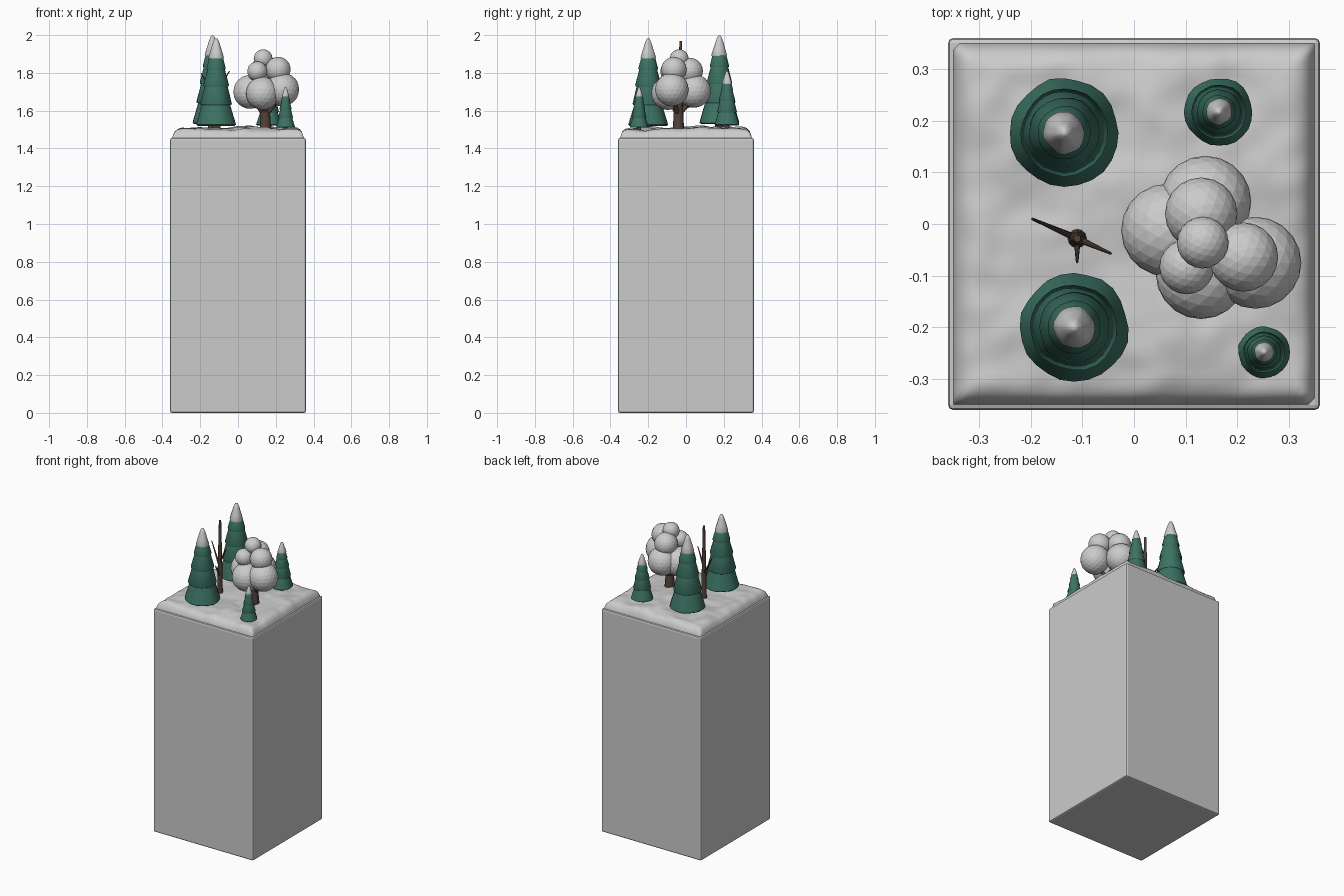
import bpy, bmesh, math, random
from mathutils import Vector, noise

if "Cube" in bpy.data.objects:
    bpy.data.objects.remove(bpy.data.objects["Cube"])

random.seed(4)

def material(name, rgb):
    m = bpy.data.materials.new(name)
    m.diffuse_color = (*rgb, 1)
    m.use_nodes = True
    m.node_tree.nodes["Principled BSDF"].inputs["Base Color"].default_value = m.diffuse_color
    return m

GREEN = material("pine_green", (0.045, 0.17, 0.125))
BROWN = material("bark_brown", (0.085, 0.052, 0.04))

def finish(bm, name, mat=None, smooth=None):
    bmesh.ops.recalc_face_normals(bm, faces=bm.faces[:])
    me = bpy.data.meshes.new(name)
    bm.to_mesh(me)
    bm.free()
    ob = bpy.data.objects.new(name, me)
    bpy.context.collection.objects.link(ob)
    if mat:
        me.materials.append(mat)
    if smooth:
        bpy.ops.object.select_all(action='DESELECT')
        ob.select_set(True)
        bpy.context.view_layer.objects.active = ob
        bpy.ops.object.shade_smooth_by_angle(angle=math.radians(smooth))
    return ob

def lathe(bm, profile, x, y, n=24, wobble=0.0):
    """Revolve (radius, z) points around a vertical axis at x, y."""
    seed = random.random() * 50
    rings = []
    for r, z in profile:
        if r == 0:
            rings.append([bm.verts.new((x, y, z))])
            continue
        ring = []
        for i in range(n):
            a = math.tau * i / n
            c, s = math.cos(a), math.sin(a)
            k = r * (1 + wobble * noise.noise(Vector((c * 2, s * 2, seed + z * 6))))
            ring.append(bm.verts.new((x + k * c, y + k * s, z)))
        rings.append(ring)
    for a, b in zip(rings, rings[1:]):
        for i in range(n):
            vs = [a[i % len(a)], a[(i + 1) % len(a)], b[(i + 1) % len(b)], b[i % len(b)]]
            bm.faces.new(list(dict.fromkeys(vs)))

def limb(bm, p, q, r1, r2, n=10):
    """Tapered stick from p to q."""
    p, q = Vector(p), Vector(q)
    d = q - p
    m = d.to_track_quat('Z', 'Y').to_matrix().to_4x4()
    m.translation = (p + q) / 2
    bmesh.ops.create_cone(bm, cap_ends=True, segments=n, radius1=r1, radius2=r2,
                          depth=d.length, matrix=m)

# Square pedestal with a narrow bevel
bpy.ops.mesh.primitive_cube_add(size=1, location=(0, 0, 0.7275))
pedestal = bpy.context.object
pedestal.name = "pedestal"
pedestal.scale = (0.72, 0.72, 1.455)
bpy.ops.object.transform_apply(location=False, scale=True)
bevel = pedestal.modifiers.new("bevel", 'BEVEL')
bevel.width, bevel.segments = 0.01, 2

# Uneven snow blanket with rounded rim
def snow_height(x, y):
    d = max(0, 0.35 - max(abs(x), abs(y)))
    t = min(1, d / 0.055)
    rim = math.sqrt(1 - (1 - t) ** 2)
    bumps = 0.016 * noise.noise(Vector((x * 7, y * 7, 3)))
    bumps += 0.006 * noise.noise(Vector((x * 18, y * 18, 8)))
    mound = 0.012 * math.exp(-((x - 0.1) ** 2 + (y - 0.12) ** 2) / 0.03)
    return 1.453 + rim * (0.05 + bumps + mound)

bm = bmesh.new()
bmesh.ops.create_grid(bm, x_segments=56, y_segments=56, size=0.35)
for v in bm.verts:
    v.co.z = snow_height(v.co.x, v.co.y)
rim = [e for e in bm.edges if e.is_boundary]
ext = bmesh.ops.extrude_edge_only(bm, edges=rim)
low = [g for g in ext["geom"] if isinstance(g, bmesh.types.BMVert)]
for v in low:
    v.co.z = 1.445
bmesh.ops.holes_fill(bm, edges=[e for e in bm.edges if e.is_boundary], sides=0)
finish(bm, "snow_blanket", None, 60)

# Pines: tiered skirts, snowy tip, trunk
SKIRTS = [(0, 0.02), (0.93, 0), (1, 0.012), (0.96, 0.05), (0.68, 0.26), (0.77, 0.235),
          (0.80, 0.25), (0.56, 0.47), (0.63, 0.45), (0.65, 0.465), (0.42, 0.66),
          (0.48, 0.64), (0.49, 0.655), (0.30, 0.82), (0, 0.88)]
TIP = [(0, 0.78), (0.37, 0.765), (0.385, 0.78), (0.29, 0.85), (0.17, 0.94), (0.08, 0.99), (0, 1)]
PINES = [(-0.135, 0.177, 0.105, 1.53, 2.0), (-0.116, -0.2, 0.105, 1.52, 1.985),
         (0.164, 0.217, 0.066, 1.522, 1.81), (0.252, -0.248, 0.05, 1.51, 1.725)]
for i, (x, y, r, z0, z1) in enumerate(PINES, 1):
    h = z1 - z0
    for part, prof, mat, wob in (("needles", SKIRTS, GREEN, 0.05), ("snow_tip", TIP, None, 0.1)):
        bm = bmesh.new()
        lathe(bm, [(r * a, z0 + h * b) for a, b in prof], x, y, wobble=wob)
        finish(bm, f"pine_{i}_{part}", mat, 40)
    bm = bmesh.new()
    limb(bm, (x, y, 1.47), (x, y, z0 + 0.1 * h), r * 0.24, r * 0.19, 12)
    finish(bm, f"pine_{i}_trunk", BROWN, 40)

# Round tree: faceted snow-covered crown
BLOBS = [(0.065, -0.012, 1.70, 0.09), (0.138, 0.043, 1.705, 0.089),
         (0.235, -0.075, 1.712, 0.089), (0.13, -0.096, 1.692, 0.088),
         (0.13, 0.02, 1.81, 0.07), (0.212, -0.064, 1.818, 0.067),
         (0.102, -0.083, 1.808, 0.053), (0.133, -0.036, 1.875, 0.05)]
bm = bmesh.new()
for x, y, z, r in BLOBS:
    b = bmesh.ops.create_icosphere(bm, subdivisions=3, radius=r)
    bmesh.ops.translate(bm, verts=b["verts"], vec=(x, y, z))
finish(bm, "round_tree_crown")

# Round tree trunk with boughs into the crown
bm = bmesh.new()
lathe(bm, [(0, 1.47), (0.036, 1.47), (0.029, 1.52), (0.024, 1.6), (0.018, 1.76), (0, 1.76)],
      0.145, -0.04, 12)
for x, y, z, r in BLOBS[:4]:
    limb(bm, (0.145, -0.04, 1.575), (x, y, z - 0.03), 0.014, 0.008)
finish(bm, "round_tree_trunk", BROWN, 40)

# Bare tree: tall thin trunk with a few upward branches
bx, by = -0.11, -0.028
bm = bmesh.new()
lathe(bm, [(0, 1.47), (0.021, 1.47), (0.016, 1.53), (0.013, 1.7), (0.007, 1.97), (0, 1.97)],
      bx, by, 12)
for z0, tip in ((1.66, (-0.197, 0.01, 1.80)), (1.70, (-0.045, -0.057, 1.81)),
                (1.60, (-0.11, -0.074, 1.69))):
    limb(bm, (bx, by, z0), tip, 0.007, 0.0025, 8)
finish(bm, "bare_tree", BROWN, 40)
